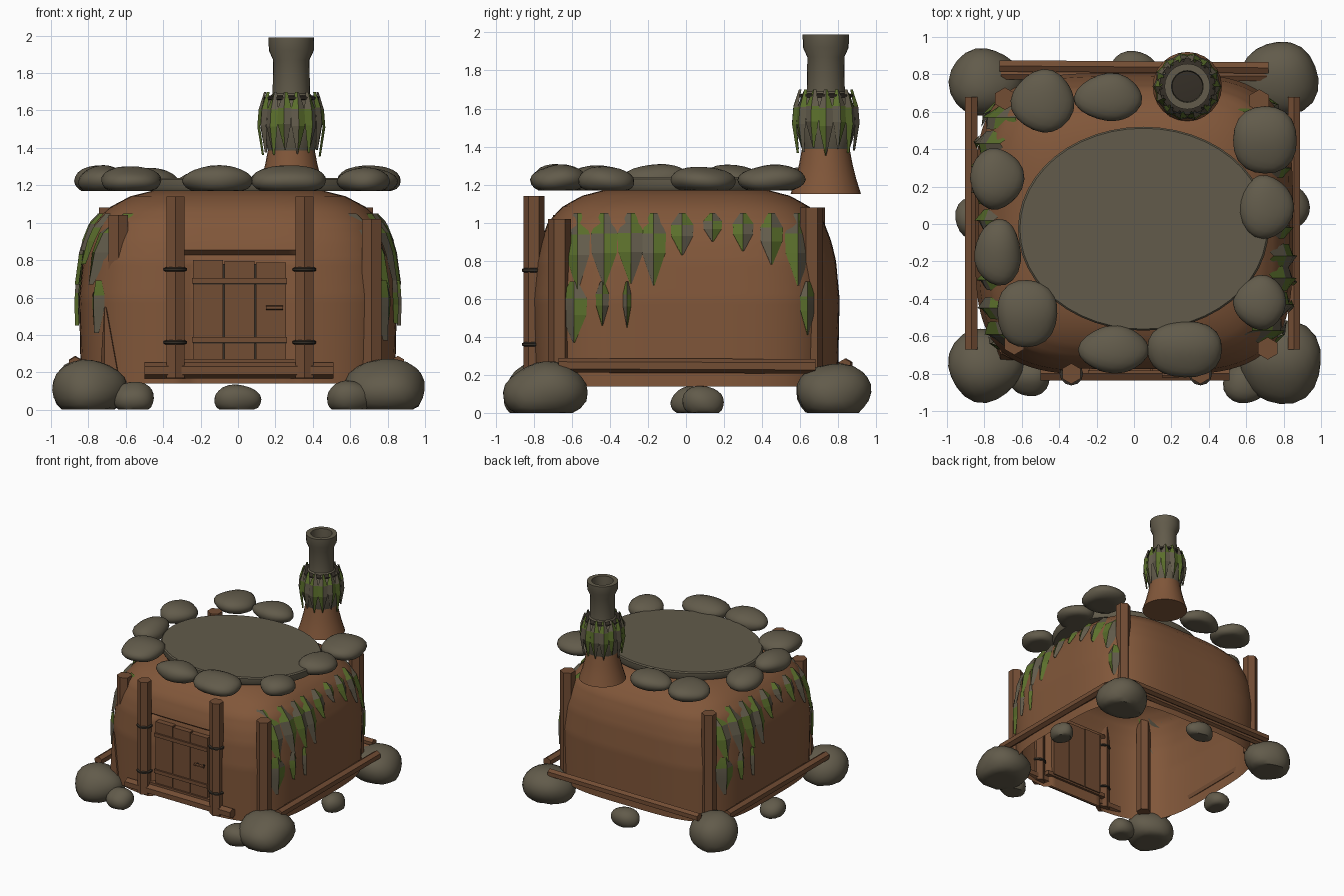
import bpy, bmesh, math, random
from mathutils import Vector

random.seed(4)
cube = bpy.data.objects.get("Cube")
if cube:
    bpy.data.objects.remove(cube, do_unlink=True)


def material(name, rgb):
    m = bpy.data.materials.new(name)
    m.use_nodes = True
    m.diffuse_color = (*rgb, 1)
    bsdf = m.node_tree.nodes["Principled BSDF"]
    bsdf.inputs["Base Color"].default_value = (*rgb, 1)
    bsdf.inputs["Roughness"].default_value = 0.9
    return m


CLAY = material("clay", (0.22, 0.095, 0.042))
WOOD = material("wood", (0.17, 0.074, 0.034))
STONE = material("stone", (0.122, 0.105, 0.07))
GREEN = material("leaf green", (0.105, 0.16, 0.025))
DARK = material("dark binding", (0.035, 0.028, 0.02))


def finish(bm, name, mats, angle=35):
    bmesh.ops.recalc_face_normals(bm, faces=bm.faces)
    mesh = bpy.data.meshes.new(name)
    bm.to_mesh(mesh)
    bm.free()
    for m in mats:
        mesh.materials.append(m)
    ob = bpy.data.objects.new(name, mesh)
    bpy.context.collection.objects.link(ob)
    bpy.ops.object.select_all(action='DESELECT')
    bpy.context.view_layer.objects.active = ob
    ob.select_set(True)
    bpy.ops.object.shade_smooth_by_angle(angle=math.radians(angle))
    return ob


def loft(bm, rings):
    rows = [[bm.verts.new(p) for p in ring] for ring in rings]
    n = len(rows[0])
    for a, b in zip(rows, rows[1:]):
        for i in range(n):
            j = (i + 1) % n
            bm.faces.new((a[i], a[j], b[j], b[i]))
    return rows


def lathe(name, center, profile, mat, n=24, caps=True, sx=1, sy=1):
    bm = bmesh.new()
    angles = [math.tau * i / n for i in range(n)]
    rows = loft(bm, [[(center[0] + sx * r * math.cos(a), center[1] + sy * r * math.sin(a), z)
                      for a in angles] for r, z in profile])
    if caps:
        bm.faces.new(rows[0])
        bm.faces.new(rows[-1])
    return finish(bm, name, [mat])


def beam(name, p, q, r, r2=None, n=6, mat=WOOD):
    p, q = Vector(p), Vector(q)
    bm = bmesh.new()
    bmesh.ops.create_cone(bm, cap_ends=True, segments=n, radius1=r,
                          radius2=r if r2 is None else r2, depth=(q - p).length)
    bm.transform((q - p).to_track_quat('Z', 'Y').to_matrix().to_4x4())
    bmesh.ops.translate(bm, verts=bm.verts, vec=(p + q) / 2)
    return finish(bm, name, [mat], 20)


def box(name, lo, hi, mat=WOOD):
    lo, hi = Vector(lo), Vector(hi)
    bm = bmesh.new()
    bmesh.ops.create_cube(bm, size=1)
    bmesh.ops.scale(bm, verts=bm.verts, vec=hi - lo)
    bmesh.ops.translate(bm, verts=bm.verts, vec=(lo + hi) / 2)
    return finish(bm, name, [mat])


def boulder(name, x, y, z, rx, ry, h):
    # lumpy ball with its underside pressed flat
    bm = bmesh.new()
    bmesh.ops.create_icosphere(bm, subdivisions=3, radius=1)
    a, b = random.uniform(0, 6), random.uniform(0, 6)
    for v in bm.verts:
        c = v.co.copy()
        k = 1 + 0.05 * math.sin(3 * c.x + a) + 0.05 * math.sin(3 * c.y + 2 * c.z + b)
        v.co = (x + c.x * rx * k, y + c.y * ry * k, z + max(0, h * (0.4 + 0.6 * c.z * k)))
    bmesh.ops.remove_doubles(bm, verts=bm.verts, dist=0.001)
    return finish(bm, name, [STONE])


# Clay walls: rounded square rings, open underneath, with a shallow doorway
WALL = [(0.14, 0.84), (0.6, 0.85), (0.8, 0.83), (0.9, 0.805), (1.0, 0.765),
        (1.08, 0.69), (1.14, 0.58), (1.17, 0.46)]


def half_width(z):
    for (z0, w0), (z1, w1) in zip(WALL, WALL[1:]):
        if z <= z1:
            return w0 + (w1 - w0) * (z - z0) / (z1 - z0)
    return WALL[-1][1]


def wall_point(a, z):
    w, e = half_width(z), 3.9
    c, s = math.cos(a), math.sin(a)
    r = w * (abs(c) ** e + abs(s / 0.95) ** e) ** (-1 / e)
    x, y = r * c, r * s
    if y < 0 and abs(x) < 0.3 and z < 0.84:
        y += 0.05
    return (x, y, z)


bm = bmesh.new()
steps = 36
levels = [0.14 + 1.03 * i / steps for i in range(steps + 1)]
rows = loft(bm, [[wall_point(math.tau * i / 120, z) for i in range(120)] for z in levels])
bm.faces.new(rows[-1])
finish(bm, "clay_walls", [CLAY], 50)

# Roof slab and its ring of stones
lathe("roof_slab", (0.05, -0.025), [(0.98, 1.17), (1, 1.19), (1, 1.23), (0.985, 1.24)],
      STONE, 48, sx=0.67, sy=0.545)
ROOF_STONES = [(-0.49, 0.66, 0.17, 0.17), (-0.14, 0.68, 0.18, 0.13), (0.70, 0.45, 0.17, 0.18),
               (0.71, 0.09, 0.14, 0.18), (0.67, -0.42, 0.14, 0.15), (0.27, -0.67, 0.20, 0.15),
               (-0.11, -0.67, 0.19, 0.13), (-0.57, -0.48, 0.16, 0.18),
               (-0.73, -0.15, 0.13, 0.17), (-0.73, 0.24, 0.14, 0.17)]
for i, (x, y, rx, ry) in enumerate(ROOF_STONES):
    boulder(f"roof_stone_{i}", x, y, 1.17, rx, ry, random.uniform(0.12, 0.14))

# Foundation stones at the corners and mid sides
GROUND_STONES = [(-0.79, -0.76, 0.20, 0.20, 0.26), (0.78, -0.74, 0.22, 0.22, 0.27),
                 (-0.79, 0.76, 0.19, 0.19, 0.28), (0.77, 0.78, 0.21, 0.20, 0.27),
                 (-0.56, -0.82, 0.11, 0.10, 0.15), (0.60, -0.85, 0.12, 0.11, 0.16),
                 (0, 0.84, 0.12, 0.09, 0.14), (0.85, 0.09, 0.09, 0.11, 0.14),
                 (-0.86, 0.03, 0.09, 0.12, 0.14)]
for i, (x, y, rx, ry, h) in enumerate(GROUND_STONES):
    boulder(f"foundation_stone_{i}", x, y, 0, rx, ry, h)

# Corner posts and a broken stake
for name, x, y, top in (("front_left", 0.715, -0.665, 1.02), ("front_right", -0.64, -0.64, 1.04),
                        ("back_left", 0.67, 0.66, 1.08), ("back_right", -0.69, 0.67, 1.08)):
    beam(name + "_corner_post", (x, y, 0.18), (x, y, top), 0.06)
beam("broken_stake", (-0.68, -0.68, 0.2), (-0.71, -0.69, 0.55), 0.06, 0.005, 5)

# Base beams around the walls
beam("left_base_beam", (0.855, -0.67, 0.25), (0.855, 0.68, 0.245), 0.038)
beam("right_base_beam", (-0.87, -0.67, 0.245), (-0.87, 0.68, 0.25), 0.038)
beam("back_base_beam", (-0.72, 0.845, 0.25), (0.72, 0.835, 0.25), 0.035)
beam("back_inner_beam", (-0.71, 0.80, 0.22), (0.71, 0.79, 0.22), 0.03)
beam("front_base_beam", (-0.5, -0.80, 0.21), (0.51, -0.80, 0.21), 0.042)

# Door posts with bindings
for side, x in (("right", -0.335), ("left", 0.355)):
    beam(side + "_door_post", (x, -0.80, 0.17), (x, -0.80, 1.14), 0.055)
    for z in (0.36, 0.75):
        lathe(f"{side}_post_binding", (x, -0.80), [(0.05, z - 0.012), (0.063, z - 0.006),
              (0.063, z + 0.006), (0.05, z + 0.012)], DARK, 12)

# Plank door
for i in range(3):
    x = -0.24 + i * 0.168
    box(f"door_plank_{i}", (x, -0.785, 0.25), (x + 0.16, -0.72, 0.80 - 0.006 * i))
box("door_backing", (-0.235, -0.765, 0.26), (0.255, -0.73, 0.78), DARK)
for name, z in (("upper", 0.69), ("lower", 0.375)):
    box(name + "_door_rail", (-0.245, -0.80, z - 0.015), (0.262, -0.78, z + 0.015))
    box(name + "_rail_gap", (-0.24, -0.79, z - 0.021), (0.258, -0.783, z - 0.015), DARK)
box("door_sill", (-0.30, -0.80, 0.235), (0.31, -0.73, 0.27))
beam("door_handle", (0.15, -0.81, 0.545), (0.24, -0.81, 0.545), 0.012)
for x in (0.165, 0.225):
    beam("handle_mount", (x, -0.78, 0.545), (x, -0.812, 0.545), 0.008, mat=DARK)


# Hanging leaves: folded strips, green and grey in turn on the two halves
def leaf(bm, place, swap=0):
    shape = ((0, 0.3), (0.28, 1), (0.55, 0.95), (1, 0.08))
    rows = [[bm.verts.new(place(u * w, t, 0.03 if u == 0 else 0.008)) for u in (-1, 0, 1)]
            for t, w in shape]
    for i in range(3):
        for s in range(2):
            f = bm.faces.new((rows[i][s], rows[i][s + 1], rows[i + 1][s + 1], rows[i + 1][s]))
            f.material_index = ((i > 0) + s + swap) % 2


TOP_ROW = [(-0.57, 0.65, 0.065), (-0.43, 0.67, 0.07), (-0.29, 0.68, 0.07), (-0.17, 0.67, 0.065),
           (-0.02, 0.83, 0.06), (0.14, 0.90, 0.05), (0.30, 0.85, 0.055), (0.45, 0.78, 0.06),
           (0.59, 0.67, 0.07)]
LOW_ROW = [(-0.59, 0.37, 0.07), (-0.44, 0.46, 0.035), (-0.31, 0.45, 0.022), (0.64, 0.41, 0.04)]
LEAVES = [(y, 1.05, low, w) for y, low, w in TOP_ROW] + [(y, 0.69, low, w) for y, low, w in LOW_ROW]
for name, sign in (("left", 1), ("right", -1)):
    bm = bmesh.new()
    for i, (y, top, low, w) in enumerate(LEAVES):
        def place(u, t, out):
            z, yy = top + (low - top) * t, y + u * w
            hw = half_width(z)
            x = hw * (1 - min(0.9, abs(yy) / (hw * 0.95)) ** 3.9) ** (1 / 3.9)
            return (sign * (x + out), sign * yy, z)
        leaf(bm, place, i % 2)
    finish(bm, name + "_wall_leaves", [STONE, GREEN], 15)

# Chimney: clay foot, stone pipe with flared rim, collar of leaves
CX, CY = 0.285, 0.735
lathe("chimney_foot", (CX, CY), [(0.185, 1.15), (0.16, 1.23), (0.14, 1.31), (0.125, 1.39)], CLAY)
lathe("chimney_pipe", (CX, CY),
      [(0.12, 1.37), (0.155, 1.48), (0.16, 1.58), (0.13, 1.66), (0.10, 1.69), (0.097, 1.87),
       (0.12, 1.92), (0.122, 1.99), (0.085, 1.99), (0.08, 1.9), (0.08, 1.38)], STONE, caps=False)
lathe("chimney_binding", (CX, CY), [(0.12, 1.655), (0.15, 1.66), (0.15, 1.672), (0.12, 1.68)], DARK)
bm = bmesh.new()
for i in range(14):
    angle = math.tau * i / 14
    low = random.uniform(1.35, 1.41)

    def place(u, t, out):
        a = angle + u * 0.23
        r = 0.13 + 0.032 * math.sin(math.pi * min(1, t * 1.1)) + 0.012 * t + out * 0.5
        return (CX + r * math.cos(a), CY + r * math.sin(a), 1.70 + (low - 1.70) * t)
    leaf(bm, place, i % 2)
finish(bm, "chimney_leaves", [STONE, GREEN], 15)
